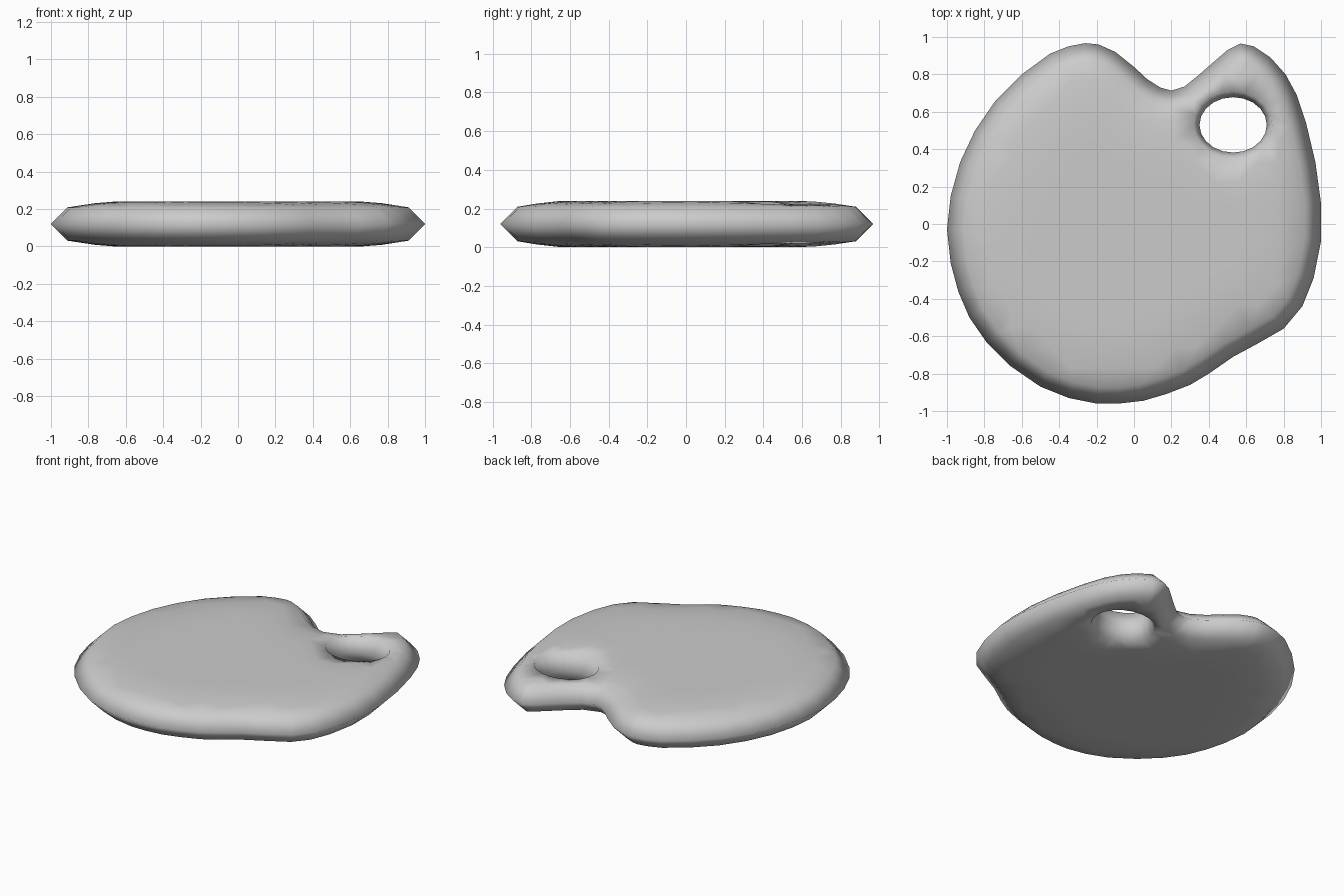
import bpy, bmesh, math
from mathutils import Vector
from mathutils.geometry import delaunay_2d_cdt, intersect_point_line

if "Cube" in bpy.data.objects:
    bpy.data.objects.remove(bpy.data.objects["Cube"])

# Kidney-shaped outline of the palette, clockwise seen from above
outline = [Vector(p) for p in [
    (-1, -.03), (-.98, .15), (-.93, .33), (-.85, .50), (-.74, .66), (-.60, .80),
    (-.45, .91), (-.35, .95), (-.26, .967), (-.19, .96), (-.10, .92), (0, .84),
    (.07, .775), (.14, .73), (.20, .713), (.27, .735), (.35, .80), (.43, .87),
    (.50, .93), (.57, .965), (.64, .95), (.73, .89), (.81, .80), (.87, .69),
    (.92, .54), (.97, .33), (1, .11), (1, -.09), (.96, -.29), (.90, -.44),
    (.80, -.56), (.66, -.64), (.53, -.71), (.40, -.80), (.30, -.86), (.17, -.91),
    (.05, -.945), (-.08, -.96), (-.20, -.96), (-.35, -.93), (-.50, -.87),
    (-.66, -.76), (-.79, -.63), (-.88, -.50), (-.94, -.36), (-.98, -.21)]]
N, H = len(outline), 20
MID, HALF = .12, .12
centre = Vector((.53, .53))


def inset(d):
    out = []
    for i, p in enumerate(outline):
        t = (outline[(i + 1) % N] - outline[i - 1]).normalized()
        out.append(p + Vector((t.y, -t.x)) * d)
    return out


def ellipse(grow):
    return [centre + Vector((math.cos(a) * (.18 + grow), math.sin(a) * (.148 + grow)))
            for a in (2 * math.pi * k / H for k in range(H))]


def inside(p, poly):
    hit = False
    for i, b in enumerate(poly):
        a = poly[i - 1]
        if (a.y > p.y) != (b.y > p.y) and p.x < (b.x - a.x) * (p.y - a.y) / (b.y - a.y) + a.x:
            hit = not hit
    return hit


def edge_distance(p, poly):
    best = 9
    for i, b in enumerate(poly):
        q, f = intersect_point_line(p, poly[i - 1], b)
        q = poly[i - 1].lerp(b, min(1, max(0, f)))
        best = min(best, (Vector((q[0], q[1])) - p).length)
    return best


# Flat side layout: bevelled rim ring, hole lip ring and interior points
rim, lip = inset(.088), ellipse(.03)
points = rim + lip
step = .11
for i in range(-9, 10):
    for j in range(-9, 10):
        p = Vector((i * step, j * step))
        if (inside(p, rim) and edge_distance(p, rim) > .06
                and not inside(p, lip) and edge_distance(p, lip) > .05):
            points.append(p)
loops = [(i, (i + 1) % N) for i in range(N)] + [(N + i, N + (i + 1) % H) for i in range(H)]
flat, _, tris, *_ = delaunay_2d_cdt(points, loops, [], 0, 1e-5)
tris = [t for t in tris
        if inside(c := sum((flat[k] for k in t), Vector((0, 0))) / 3, rim) and not inside(c, lip)]

# Half thickness swells gently from the rim and hole lip to the middle
def thickness(p):
    d = min(edge_distance(p, rim) / .25, .25 + edge_distance(p, lip) / .2, 1)
    return .089 + (HALF - .089) * (1 - (1 - d) ** 1.5)


bm = bmesh.new()
rim_mid = [bm.verts.new((p.x, p.y, MID)) for p in outline]
hole_mid = [bm.verts.new((p.x, p.y, MID)) for p in ellipse(0)]
for side in (1, -1):
    vs = [bm.verts.new((p.x, p.y, MID + side * thickness(p))) for p in flat]
    for t in tris:
        bm.faces.new([vs[k] for k in t])
    for mid, start, n in ((rim_mid, 0, N), (hole_mid, N, H)):
        for i in range(n):
            j = (i + 1) % n
            bm.faces.new((mid[i], mid[j], vs[start + j], vs[start + i]))
bmesh.ops.recalc_face_normals(bm, faces=bm.faces)
for f in bm.faces:
    f.smooth = True
mesh = bpy.data.meshes.new("palette_board")
bm.to_mesh(mesh)
bm.free()
board = bpy.data.objects.new("palette_board", mesh)
bpy.context.collection.objects.link(board)
